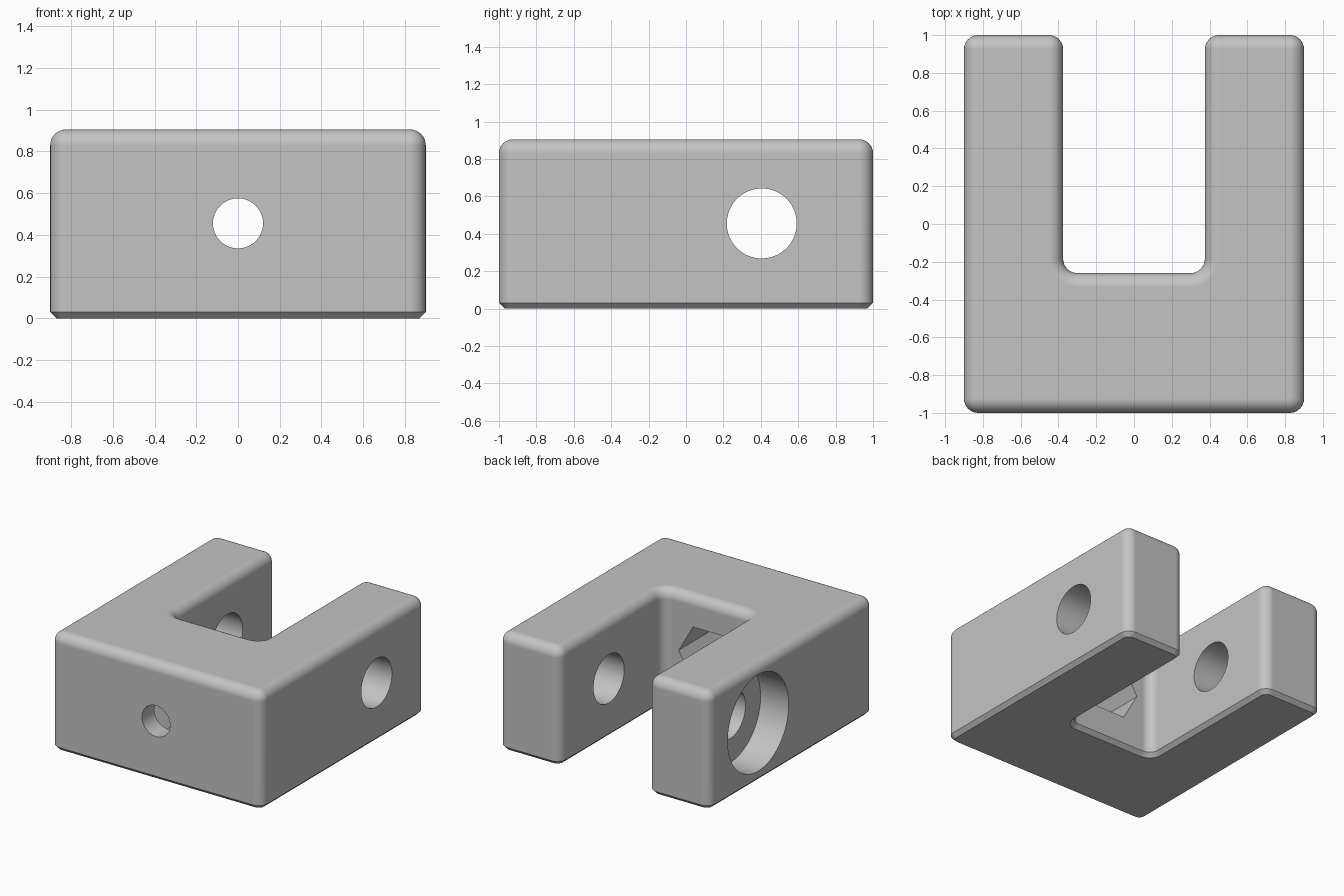
import bpy, bmesh
from math import pi, sin, cos
from mathutils import Matrix, Vector

if "Cube" in bpy.data.objects:
    bpy.data.objects.remove(bpy.data.objects["Cube"], do_unlink=True)

WIDTH, DEPTH, TOP = 0.9, 1.0, 0.905      # half width, half depth, height
SLOT_X, SLOT_Y = 0.375, -0.26            # slot half width and closed end
RADIUS, CHAMFER, STEPS = 0.075, 0.03, 8
AXIS_Z = 0.455

grey = bpy.data.materials.new("plain grey")
grey.use_nodes = True
colour = (0.55, 0.55, 0.55, 1)
grey.diffuse_color = colour
grey.node_tree.nodes["Principled BSDF"].inputs["Base Color"].default_value = colour

# Corners of the U outline, counter-clockwise: x, y, start angle, convex
CORNERS = [
    (-WIDTH, -DEPTH, pi, True), (WIDTH, -DEPTH, -pi / 2, True),
    (WIDTH, DEPTH, 0, True), (SLOT_X, DEPTH, pi / 2, True),
    (SLOT_X, SLOT_Y, 0, False), (-SLOT_X, SLOT_Y, -pi / 2, False),
    (-SLOT_X, DEPTH, 0, True), (-WIDTH, DEPTH, pi / 2, True),
]


def outline(inset):
    """U outline with rounded corners, moved inward by inset."""
    points = []
    for x, y, start, convex in CORNERS:
        mid = start + pi / 4
        if not convex:
            mid = -pi / 4 if x > 0 else -3 * pi / 4
        sx, sy = (1 if cos(mid) > 0 else -1), (1 if sin(mid) > 0 else -1)
        cx, cy = x - sx * RADIUS, y - sy * RADIUS
        r = RADIUS - inset if convex else RADIUS + inset
        turn = 1 if convex else -1
        for i in range(STEPS + 1):
            a = mid + turn * (i / STEPS - 0.5) * pi / 2
            points.append((cx + r * cos(a), cy + r * sin(a)))
    return points


# Body: stacked outlines with a bottom chamfer and a rounded top
levels = [(CHAMFER, 0), (0, CHAMFER)]
for i in range(STEPS + 1):
    a = pi / 2 * i / STEPS
    levels.append((RADIUS * (1 - cos(a)), TOP - RADIUS * (1 - sin(a))))

bm = bmesh.new()
rings = [[bm.verts.new((x, y, z)) for x, y in outline(inset)] for inset, z in levels]
count = len(rings[0])
for low, high in zip(rings, rings[1:]):
    for i in range(count):
        j = (i + 1) % count
        bm.faces.new((low[i], low[j], high[j], high[i]))
bm.faces.new(rings[0][::-1])
bm.faces.new(rings[-1])
bmesh.ops.remove_doubles(bm, verts=bm.verts[:], dist=0.0002)
bmesh.ops.recalc_face_normals(bm, faces=bm.faces[:])
mesh = bpy.data.meshes.new("clevis_body")
bm.to_mesh(mesh)
bm.free()
body = bpy.data.objects.new("clevis_body", mesh)
mesh.materials.append(grey)
bpy.context.collection.objects.link(body)
bpy.ops.object.select_all(action="DESELECT")
bpy.context.view_layer.objects.active = body
body.select_set(True)


def drill(name, start, end, radius, sides):
    """Cut a round or polygonal bore between two points."""
    start, end = Vector(start), Vector(end)
    axis = end - start
    # local x stays level so that a hexagon points sideways
    z = axis.normalized()
    y = Vector((0, 0, 1))
    x = y.cross(z)
    place = Matrix((x, y, z)).transposed().to_4x4()
    place.translation = (start + end) / 2
    cut = bmesh.new()
    bmesh.ops.create_cone(cut, cap_ends=True, segments=sides, radius1=radius,
                          radius2=radius, depth=axis.length)
    # put a corner on the local x axis
    first = cut.verts[:][0].co
    turn = Matrix.Rotation(-Vector((1, 0)).angle_signed(first.xy) * -1, 4, "Z")
    bmesh.ops.transform(cut, matrix=place @ turn, verts=cut.verts[:])
    data = bpy.data.meshes.new(name)
    cut.to_mesh(data)
    cut.free()
    data.materials.append(grey)
    cutter = bpy.data.objects.new(name, data)
    cutter.hide_render = True
    bpy.context.collection.objects.link(cutter)
    mod = body.modifiers.new(name, "BOOLEAN")
    mod.operation, mod.solver, mod.object = "DIFFERENCE", "EXACT", cutter
    bpy.ops.object.modifier_apply(modifier=name)
    bpy.data.objects.remove(cutter, do_unlink=True)


# Cross pin bore through both arms, with a counterbore on the right arm
drill("pin_bore", (-1.1, 0.405, AXIS_Z), (1.1, 0.405, AXIS_Z), 0.187, 64)
drill("counterbore", (-1.1, 0.405, AXIS_Z), (-0.66, 0.405, AXIS_Z), 0.372, 64)

# Bolt hole from the front, opening into a deep hexagonal nut pocket
drill("bolt_hole", (0, -1.2, AXIS_Z), (0, 0, AXIS_Z), 0.12, 48)
drill("nut_pocket", (0, -0.85, AXIS_Z), (0, 0, AXIS_Z), 0.245, 6)

# Smooth rounds, crisp chamfers and bores
bpy.ops.object.shade_smooth_by_angle(angle=pi / 6)
weighted = body.modifiers.new("flat_face_normals", "WEIGHTED_NORMAL")
weighted.keep_sharp = True
